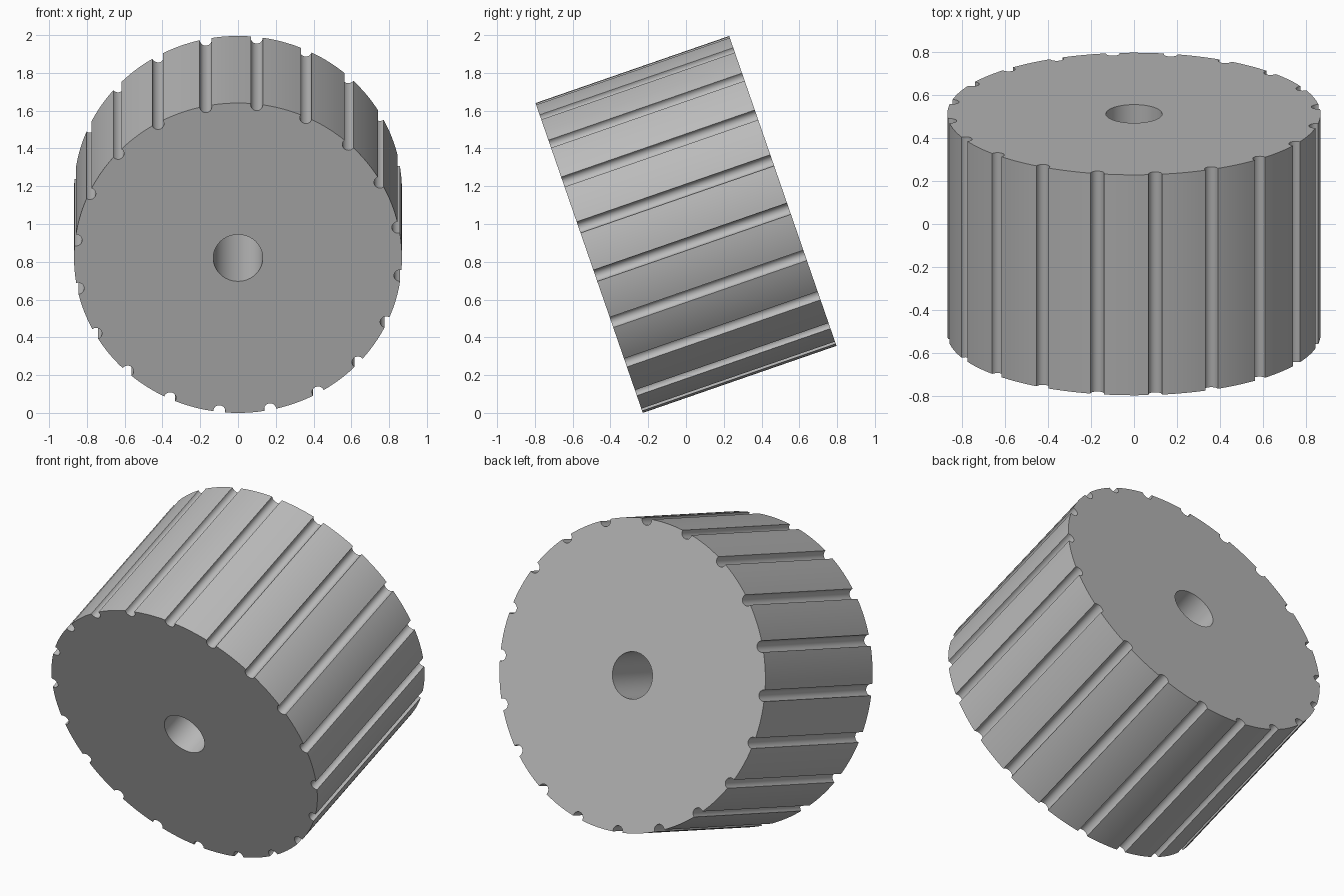
import bpy
import bmesh
from math import sin, cos, acos, atan2, pi, radians
from mathutils import Matrix

if "Cube" in bpy.data.objects:
    bpy.data.objects.remove(bpy.data.objects["Cube"])

RADIUS, LENGTH, BORE = 0.868, 1.085, 0.131
GROOVES, GROOVE_R, GROOVE_CENTRE = 20, 0.032, 0.863
TILT, PHASE = radians(19.1), radians(6.6)
LAND_STEPS, GROOVE_STEPS = 8, 12

# Plain grey material
grey = bpy.data.materials.new("plain_grey")
grey.use_nodes = True
grey.diffuse_color = (0.5, 0.5, 0.5, 1)
grey.node_tree.nodes["Principled BSDF"].inputs["Base Color"].default_value = (0.5, 0.5, 0.5, 1)


def polar(radius, angle):
    """Point in the end plane, measured clockwise from the top."""
    return (radius * sin(angle), -LENGTH / 2, radius * cos(angle))


# Grooved outline: a scoop at each groove, then the land up to the next one
half = acos((RADIUS**2 + GROOVE_CENTRE**2 - GROOVE_R**2) / (2 * RADIUS * GROOVE_CENTRE))
mouth = atan2(RADIUS * sin(half), RADIUS * cos(half) - GROOVE_CENTRE)
pitch = 2 * pi / GROOVES
outline = []
for g in range(GROOVES):
    a = PHASE + g * pitch
    for i in range(GROOVE_STEPS + 1):
        p = 2 * pi - mouth - (2 * pi - 2 * mouth) * i / GROOVE_STEPS
        out, side = GROOVE_CENTRE + GROOVE_R * cos(p), GROOVE_R * sin(p)
        outline.append((out * sin(a) + side * cos(a), -LENGTH / 2,
                        out * cos(a) - side * sin(a)))
    for i in range(1, LAND_STEPS):
        outline.append(polar(RADIUS, a + half + (pitch - 2 * half) * i / LAND_STEPS))

# Round bore through the middle
bore = [polar(BORE, 2 * pi * i / 48) for i in range(48)]

# Fill the end face around the bore and extrude it along the axle
bm = bmesh.new()
edges = []
for loop in (outline, bore):
    verts = [bm.verts.new(p) for p in loop]
    edges += [bm.edges.new((v, verts[i - 1])) for i, v in enumerate(verts)]
bmesh.ops.triangle_fill(bm, edges=edges, use_beauty=True)
grown = bmesh.ops.extrude_face_region(bm, geom=bm.faces[:], use_keep_orig=True)
bmesh.ops.translate(bm, vec=(0, LENGTH, 0),
                    verts=[e for e in grown["geom"] if isinstance(e, bmesh.types.BMVert)])
bmesh.ops.recalc_face_normals(bm, faces=bm.faces[:])

# Lean the drum back and rest it on the floor
bmesh.ops.transform(bm, matrix=Matrix.Rotation(TILT, 4, 'X'), verts=bm.verts[:])
low = min(v.co.z for v in bm.verts)
bmesh.ops.translate(bm, vec=(0, 0, -low), verts=bm.verts[:])

mesh = bpy.data.meshes.new("grooved_drum")
bm.to_mesh(mesh)
bm.free()
mesh.materials.append(grey)
drum = bpy.data.objects.new("grooved_drum", mesh)
bpy.context.collection.objects.link(drum)

bpy.ops.object.select_all(action='DESELECT')
drum.select_set(True)
bpy.context.view_layer.objects.active = drum
bpy.ops.object.shade_smooth_by_angle(angle=radians(30))
